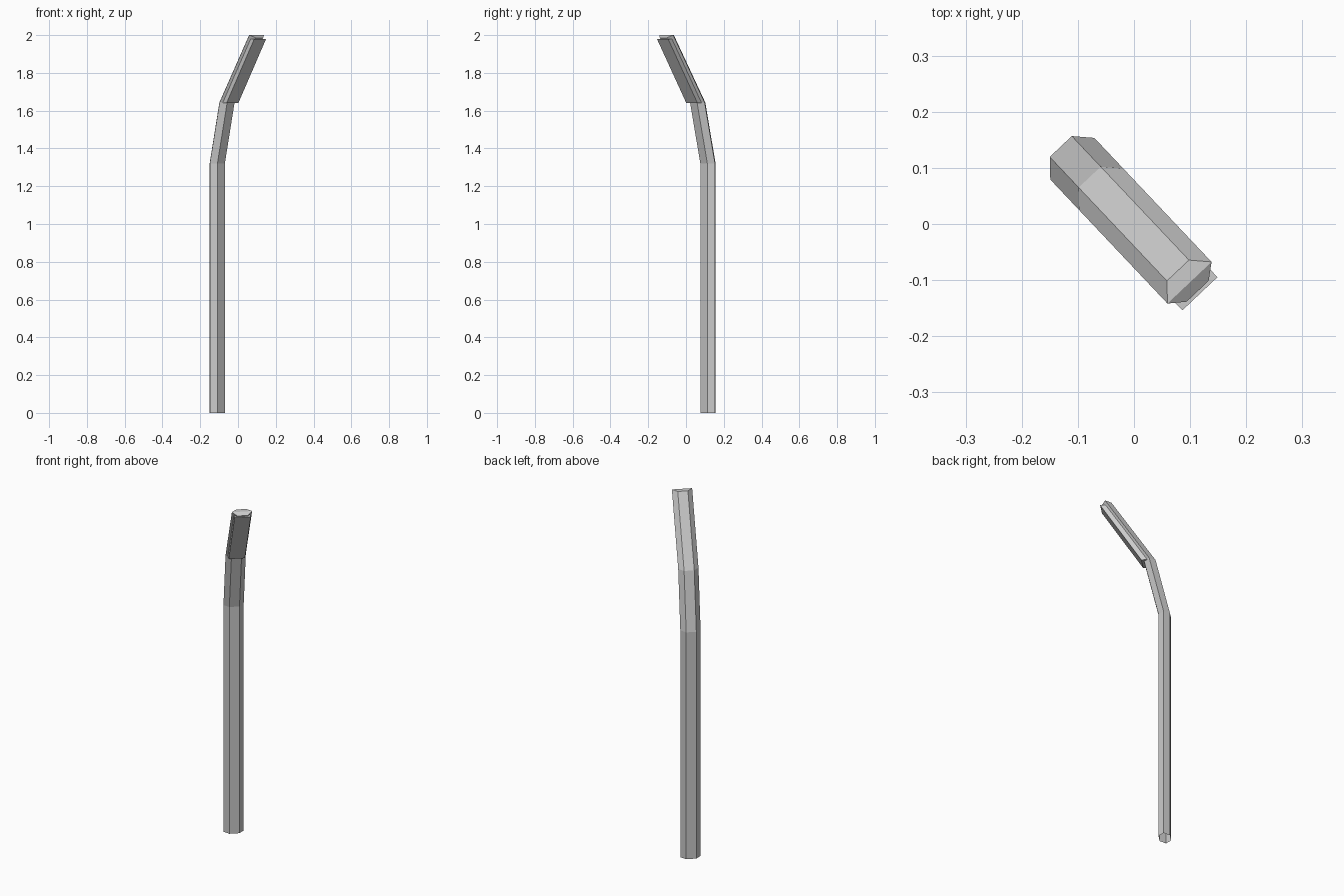
import bpy, bmesh, math
from mathutils import Vector

if "Cube" in bpy.data.objects:
    bpy.data.objects.remove(bpy.data.objects["Cube"])

# u runs along the lean direction of the pole, v across it
U = Vector((0.687, -0.727, 0))
V = Vector((0.727, 0.687, 0))
HEX = [(-0.030, -0.027), (-0.030, 0.027), (0, 0.054),
       (0.030, 0.027), (0.030, -0.027), (0, -0.054)]


def pt(u, v, z):
    return U * u + V * v + Vector((0, 0, z))


def loft(name, rings, caps):
    """Skin a list of equal-length point rings; caps are index lists per end."""
    bm = bmesh.new()
    vs = [[bm.verts.new(p) for p in r] for r in rings]
    n = len(rings[0])
    for a, b in zip(vs, vs[1:]):
        for i in range(n):
            j = (i + 1) % n
            bm.faces.new((a[i], a[j], b[j], b[i]))
    for ring, idx in caps:
        bm.faces.new([vs[ring][i] for i in idx])
    bmesh.ops.recalc_face_normals(bm, faces=bm.faces)
    me = bpy.data.meshes.new(name)
    bm.to_mesh(me)
    bm.free()
    ob = bpy.data.objects.new(name, me)
    bpy.context.collection.objects.link(ob)
    return ob


# Bent six-sided pole, open at the foot, with a folded end cap
path = [(-0.160, 0), (-0.160, 1.32), (-0.085, 1.643), (0.144, 2.0)]
rings = [[pt(c + u, v, z) for u, v in HEX] for c, z in path]
for i in (3, 4):
    rings[-1][i] -= U * 0.009 + Vector((0, 0, 0.014))
loft("bent_pole", rings, [(3, (0, 1, 2, 5)), (3, (5, 2, 3, 4))])

# Lamp strip on the underside of the upper arm
strip = [[pt(c + u, v, z) for u, v in
          ((-0.030, -0.043), (-0.030, 0.043), (0, 0.043), (0, -0.043))]
         for c, z in ((-0.043, 1.64), (0.171, 1.98))]
loft("lamp_strip", strip, [(0, range(4)), (1, range(4))])
